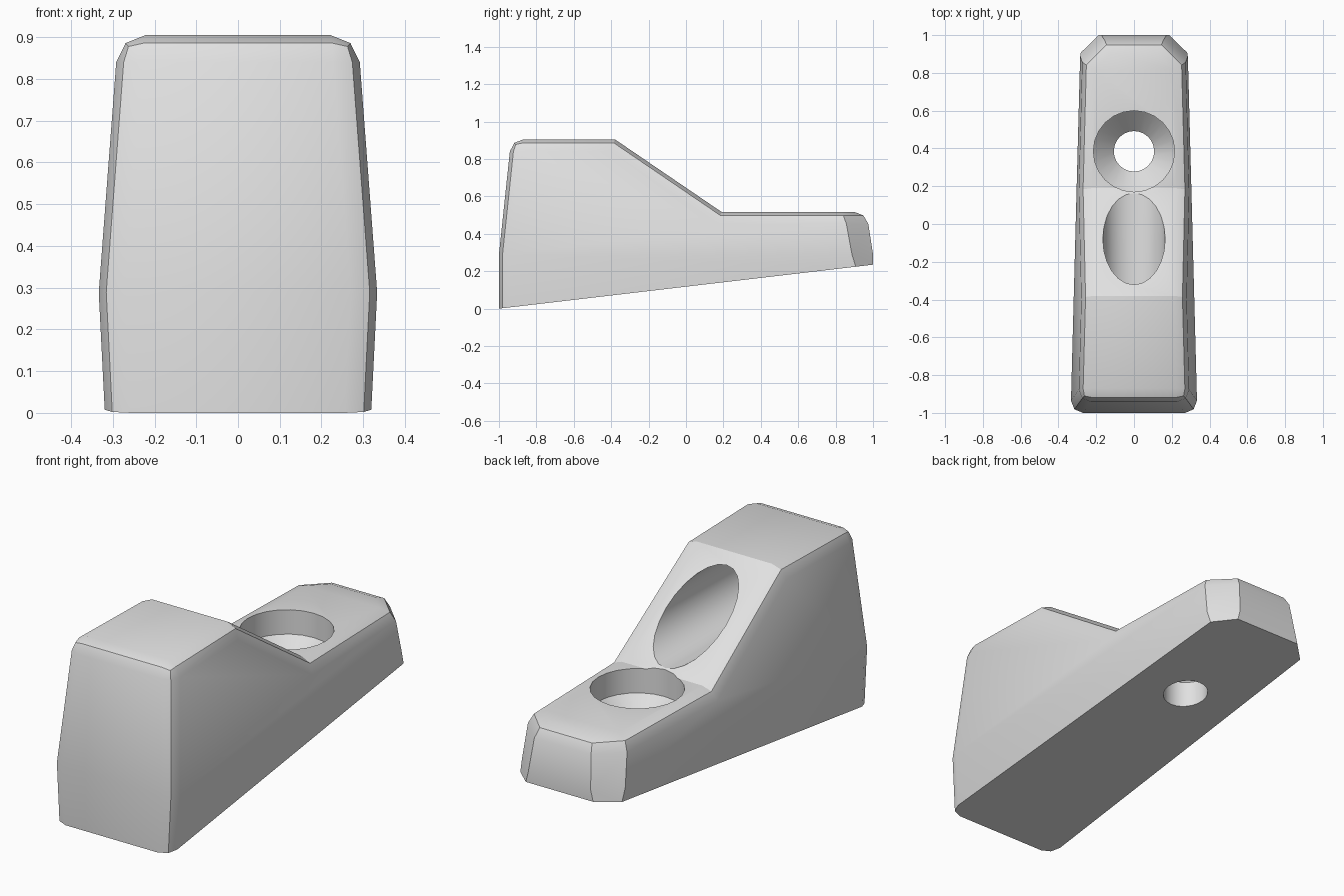
import bpy, bmesh, math
from mathutils import Vector

default_cube = bpy.data.objects.get("Cube")
if default_cube:
    bpy.data.objects.remove(default_cube, do_unlink=True)

grey = bpy.data.materials.new("light_grey")
grey.use_nodes = True
colour = (0.75, 0.75, 0.75, 1)
grey.diffuse_color = colour
grey.node_tree.nodes["Principled BSDF"].inputs["Base Color"].default_value = colour


def add_object(name, bm):
    bmesh.ops.recalc_face_normals(bm, faces=bm.faces[:])
    mesh = bpy.data.meshes.new(name)
    bm.to_mesh(mesh)
    bm.free()
    mesh.materials.append(grey)
    obj = bpy.data.objects.new(name, mesh)
    bpy.context.collection.objects.link(obj)
    return obj


def trim(bm, point, normal):
    """Cut away everything beyond a plane and cap the opening."""
    cut = bmesh.ops.bisect_plane(
        bm, geom=bm.verts[:] + bm.edges[:] + bm.faces[:], dist=1e-5,
        plane_co=Vector(point), plane_no=Vector(normal).normalized(), clear_outer=True)
    edges = [g for g in cut["geom_cut"]
             if isinstance(g, bmesh.types.BMEdge) and len(g.link_faces) < 2]
    bmesh.ops.edgeloop_fill(bm, edges=edges)
    bmesh.ops.recalc_face_normals(bm, faces=bm.faces[:])


def lathe(name, profile, sides=24):
    """Closed solid of revolution about z from (radius, height) points."""
    bm = bmesh.new()
    rings = []
    for radius, z in profile:
        rings.append([bm.verts.new((radius * math.cos(a), radius * math.sin(a), z))
                      for a in (math.tau * i / sides for i in range(sides))])
    for low, high in zip(rings, rings[1:]):
        for i in range(sides):
            j = (i + 1) % sides
            bm.faces.new((low[i], low[j], high[j], high[i]))
    bm.faces.new(rings[0])
    bm.faces.new(rings[-1])
    return add_object(name, bm)


# Stepped wedge: side profile (y, z) extruded across the width
profile = [(-1, 0), (1, 0.235), (1, 0.29), (0.965, 0.517), (0.19, 0.517),
           (-0.38, 0.905), (-0.935, 0.905), (-1, 0.29)]
bm = bmesh.new()
face = bm.faces.new([bm.verts.new((-0.6, y, z)) for y, z in profile])
moved = bmesh.ops.extrude_face_region(bm, geom=[face])["geom"]
bmesh.ops.translate(bm, vec=(1.2, 0, 0),
                    verts=[g for g in moved if isinstance(g, bmesh.types.BMVert)])
bmesh.ops.recalc_face_normals(bm, faces=bm.faces[:])

# Drafted side walls and chamfered back corners
for s in (-1, 1):
    trim(bm, (s * 0.3087, 0, 0.29), (s, 0.0265, 0.073))
    trim(bm, (s * 0.3087, 0, 0.29), (s, 0.0265, -0.05))
    trim(bm, (s * 0.28, 0.9, 0.26), (s, 1, 0.25))


# Rounded top rim and front corners
def is_rounded(edge):
    if len(edge.link_faces) != 2:
        return False
    a, b = (f.normal for f in edge.link_faces)
    rim = (a.z > 0.7) != (b.z > 0.7)
    corner = (a.y < -0.9 and abs(b.x) > 0.9) or (b.y < -0.9 and abs(a.x) > 0.9)
    return rim or corner


bmesh.ops.bevel(bm, geom=[e for e in bm.edges if is_rounded(e)], offset=0.065,
                offset_type='OFFSET', segments=2, profile=0.5, affect='EDGES',
                clamp_overlap=True)
body = add_object("wedge_body", bm)

# Counterbored, countersunk vertical hole
screw_hole = lathe("screw_hole_cutter",
                   [(0.107, -0.2), (0.107, 0.285), (0.215, 0.395), (0.215, 0.8)])
screw_hole.location = (0, 0.385, 0)

# Blind horizontal bore opening on the slope
slope_bore = lathe("slope_bore_cutter", [(0.165, -0.5), (0.165, 0.7)])
slope_bore.location = (0, 0, 0.7)
slope_bore.rotation_euler.x = math.radians(90)

bpy.context.view_layer.objects.active = body
body.select_set(True)
for cutter in (screw_hole, slope_bore):
    cutter.hide_render = True
    mod = body.modifiers.new(cutter.name, 'BOOLEAN')
    mod.operation = 'DIFFERENCE'
    mod.solver = 'EXACT'
    mod.object = cutter
    bpy.ops.object.modifier_apply(modifier=mod.name)
for cutter in (screw_hole, slope_bore):
    bpy.data.objects.remove(cutter, do_unlink=True)

bpy.ops.object.shade_smooth_by_angle(angle=math.radians(30))
